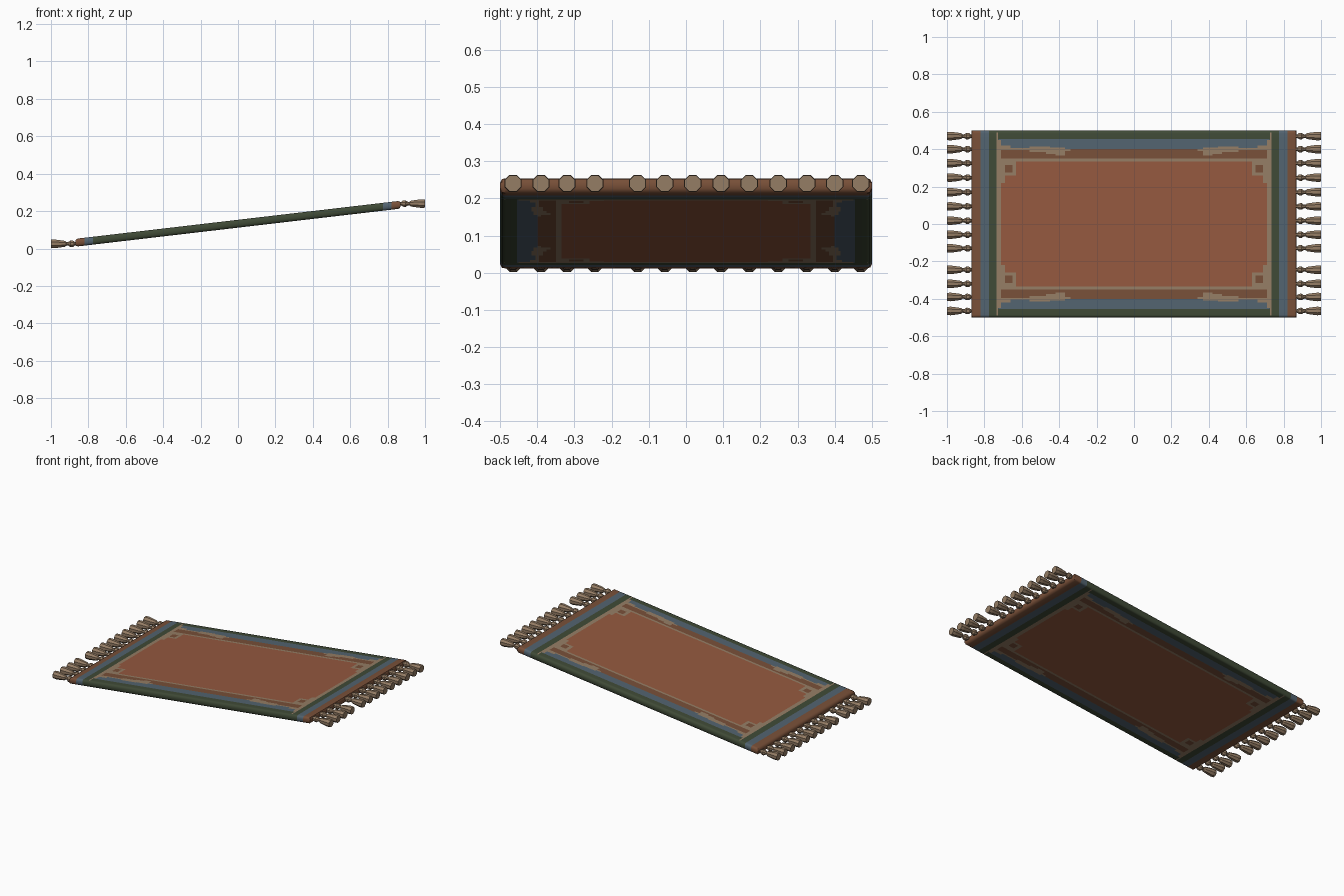
import bpy, bmesh, math

if "Cube" in bpy.data.objects:
    bpy.data.objects.remove(bpy.data.objects["Cube"])

# Flat colours (linear)
COLOURS = {
    "moss_green": (0.050, 0.068, 0.037),
    "slate_blue": (0.085, 0.125, 0.160),
    "rust_field": (0.300, 0.100, 0.050),
    "brown_trim": (0.190, 0.080, 0.040),
    "tan_thread": (0.300, 0.205, 0.130),
}
GREEN, BLUE, RUST, BROWN, TAN = range(5)


def make_material(name, rgb):
    mat = bpy.data.materials.new(name)
    mat.use_nodes = True
    mat.diffuse_color = (*rgb, 1)
    mat.node_tree.nodes["Principled BSDF"].inputs["Base Color"].default_value = (*rgb, 1)
    return mat


materials = [make_material(n, c) for n, c in COLOURS.items()]


def finish(bm, name, mats):
    bmesh.ops.recalc_face_normals(bm, faces=bm.faces)
    mesh = bpy.data.meshes.new(name)
    bm.to_mesh(mesh)
    bm.free()
    for mat in mats:
        mesh.materials.append(mat)
    obj = bpy.data.objects.new(name, mesh)
    bpy.context.collection.objects.link(obj)
    return obj


HALF_X, HALF_Y, THICK = 0.87, 0.5, 0.021
MID_Z, SLOPE = 0.1325, 0.117

# Woven pattern of one quarter: colour, x range, y range; later patches lie on top
PATTERN = [
    (BLUE, 0, 0.725, 0.40, 0.455),
    (BROWN, 0, 0.725, 0.35, 0.40),
    (TAN, 0, 0.725, 0.335, 0.35),
    (TAN, 0.71, 0.735, 0, 0.45),
    (TAN, 0.727, 0.735, 0.45, 0.49),
    (RUST, 0, 0.71, 0, 0.335),
    # worn threads in the long border
    (TAN, 0.37, 0.47, 0.365, 0.41),
    (TAN, 0.34, 0.40, 0.39, 0.40),
    (TAN, 0.45, 0.56, 0.385, 0.415),
    (TAN, 0.56, 0.71, 0.395, 0.405),
    (TAN, 0.66, 0.71, 0.395, 0.42),
    (BROWN, 0.42, 0.47, 0.365, 0.375),
    # corner knots
    (TAN, 0.63, 0.71, 0.26, 0.335),
    (TAN, 0.69, 0.71, 0.22, 0.26),
    (BROWN, 0.65, 0.69, 0.275, 0.315),
    # end bands
    (BLUE, 0.775, 0.82, 0, HALF_Y),
    (BROWN, 0.82, HALF_X, 0, HALF_Y),
]


def colour_at(x, y):
    found = GREEN
    for colour, x0, x1, y0, y1 in PATTERN:
        if x0 < abs(x) < x1 and y0 < abs(y) < y1:
            found = colour
    return found


# Rug: a grid cut along the pattern edges, with a rounded rim
def cuts(first, half):
    rim = [half, half - 0.005, half - 0.015]
    values = {round(v, 4) for p in PATTERN for v in p[first:first + 2]} | set(rim)
    return sorted({s * v for v in values for s in (-1, 1)})


def half_thickness(x, y):
    inset = min(HALF_X - abs(x), HALF_Y - abs(y), 0.015) / 0.015
    return THICK * (0.4 + 0.6 * math.sqrt(1 - (1 - inset) ** 2))


xs, ys = cuts(1, HALF_X), cuts(3, HALF_Y)
bm = bmesh.new()
layers = []
for side in (-1, 1):
    layers.append([[bm.verts.new((x, y, MID_Z + SLOPE * x + side * half_thickness(x, y)))
                    for y in ys] for x in xs])
for grid in layers:
    for i in range(len(xs) - 1):
        for j in range(len(ys) - 1):
            bm.faces.new((grid[i][j], grid[i + 1][j], grid[i + 1][j + 1], grid[i][j + 1]))
low, high = layers
for j in (0, -1):
    for i in range(len(xs) - 1):
        bm.faces.new((low[i][j], low[i + 1][j], high[i + 1][j], high[i][j]))
for i in (0, -1):
    for j in range(len(ys) - 1):
        bm.faces.new((low[i][j], low[i][j + 1], high[i][j + 1], high[i][j]))
for face in bm.faces:
    centre = face.calc_center_median()
    face.material_index = colour_at(centre.x * 0.9999, centre.y * 0.9999)
rug = finish(bm, "rug", materials)
bpy.context.view_layer.objects.active = rug
rug.select_set(True)
bpy.ops.object.shade_smooth_by_angle(angle=math.radians(40))
rug.select_set(False)

# Tassels: a knot, a neck and a flared skirt, turned around the x axis
PROFILE = [(0.855, 0.008), (0.872, 0.010), (0.882, 0.018), (0.896, 0.019), (0.907, 0.011),
           (0.916, 0.010), (0.925, 0.017), (0.95, 0.021), (0.98, 0.025), (1.0, 0.0235)]
SIDES = 8


def add_tassel(name, end, y, z):
    bm = bmesh.new()
    rings = []
    for x, r in PROFILE:
        angles = [math.tau * (k + 0.5) / SIDES for k in range(SIDES)]
        rings.append([bm.verts.new((end * x, y + r * math.cos(a), z + r * math.sin(a)))
                      for a in angles])
    for a, b in zip(rings, rings[1:]):
        for k in range(SIDES):
            n = (k + 1) % SIDES
            bm.faces.new((a[k], a[n], b[n], b[k]))
    bm.faces.new(rings[0])
    bm.faces.new(rings[-1])
    finish(bm, name, [materials[TAN]])


TASSEL_Y = [-0.465, -0.39, -0.32, -0.245, -0.13, -0.057, 0.018,
            0.094, 0.17, 0.248, 0.325, 0.4, 0.47]
for side, end, z in (("left", 1, 0.24), ("right", -1, 0.025)):
    for number, y in enumerate(TASSEL_Y, 1):
        add_tassel(f"{side}_tassel_{number}", end, y, z)
